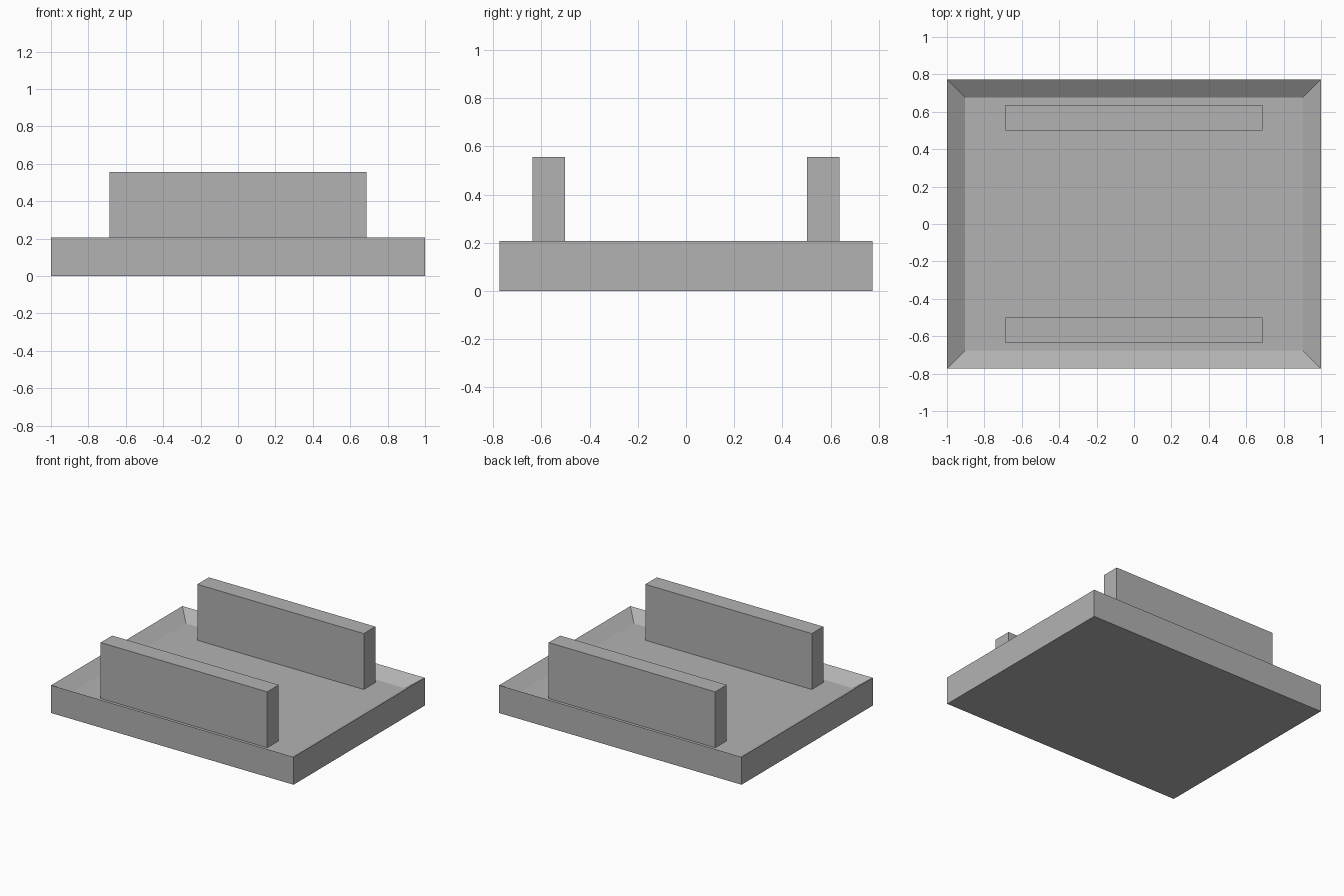
import bpy
import bmesh
from mathutils import Matrix, Vector

old = bpy.data.objects.get("Cube")
if old:
    bpy.data.objects.remove(old, do_unlink=True)

HALF_X, HALF_Y, RIM_Z = 1.0, 0.773, 0.207
RIM = 0.136            # rim width, also the wall thickness
FLOOR_Z, WALL_TOP, WALL_HALF_X = 0.14, 0.557, 0.687

grey = bpy.data.materials.new("plain_grey")
grey.use_nodes = True
colour = (0.448, 0.448, 0.448, 1)
grey.diffuse_color = colour
grey.node_tree.nodes["Principled BSDF"].inputs["Base Color"].default_value = colour


def box(bm, low, high):
    low, high = Vector(low), Vector(high)
    matrix = Matrix.Translation((low + high) / 2) @ Matrix.Diagonal((*(high - low), 1))
    bmesh.ops.create_cube(bm, size=1, matrix=matrix)


def finish(bm, name):
    mesh = bpy.data.meshes.new(name)
    bm.to_mesh(mesh)
    bm.free()
    mesh.materials.append(grey)
    obj = bpy.data.objects.new(name, mesh)
    bpy.context.collection.objects.link(obj)


# Tray: a slab with its top face inset and sunk
bm = bmesh.new()
box(bm, (-HALF_X, -HALF_Y, 0), (HALF_X, HALF_Y, RIM_Z))
bm.normal_update()
top = max(bm.faces, key=lambda f: f.normal.z)
bmesh.ops.inset_region(bm, faces=[top], thickness=RIM)
for v in top.verts:
    v.co.z = FLOOR_Z
finish(bm, "tray")

# Upright walls standing in the recess, flush with its front and back edges
outer = HALF_Y - RIM
for name, y in (("front_wall", -outer), ("back_wall", outer - RIM)):
    bm = bmesh.new()
    box(bm, (-WALL_HALF_X, y, FLOOR_Z), (WALL_HALF_X, y + RIM, WALL_TOP))
    finish(bm, name)
